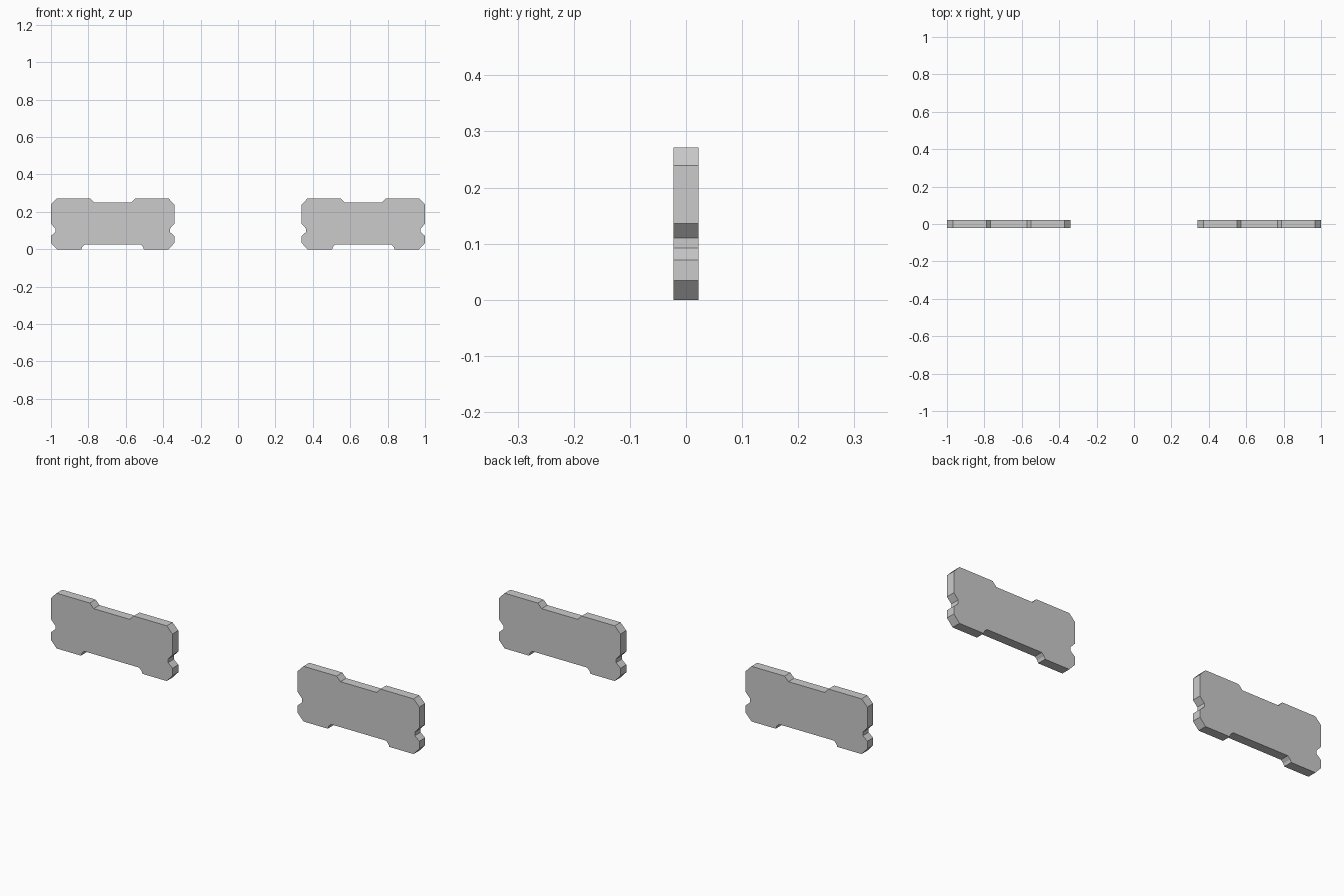
import bpy
import bmesh

if "Cube" in bpy.data.objects:
    bpy.data.objects.remove(bpy.data.objects["Cube"])

THICK = 0.045
HEIGHT = 0.271

# Right half of the plate outline, bottom centre to top centre (x, z)
HALF = [
    (0.149, 0.026), (0.162, 0.013), (0.167, 0.0), (0.299, 0.0),
    (0.33, 0.034), (0.33, 0.071), (0.306, 0.092), (0.306, 0.110),
    (0.33, 0.136), (0.33, 0.239), (0.299, HEIGHT), (0.119, HEIGHT),
    (0.098, 0.249),
]
OUTLINE = HALF + [(-x, z) for x, z in reversed(HALF)]


def plate(name, cx):
    """Extrude the notched outline into a flat plate centred on y = 0."""
    bm = bmesh.new()
    verts = [bm.verts.new((x, -THICK / 2, z)) for x, z in OUTLINE]
    face = bm.faces.new(verts)
    ext = bmesh.ops.extrude_face_region(bm, geom=[face])
    moved = [g for g in ext["geom"] if isinstance(g, bmesh.types.BMVert)]
    bmesh.ops.translate(bm, verts=moved, vec=(0, THICK, 0))
    bmesh.ops.recalc_face_normals(bm, faces=bm.faces)
    mesh = bpy.data.meshes.new(name)
    bm.to_mesh(mesh)
    bm.free()
    obj = bpy.data.objects.new(name, mesh)
    obj.location.x = cx
    bpy.context.collection.objects.link(obj)


# Two identical plates side by side
plate("left_plate", -0.67)
plate("right_plate", 0.67)
